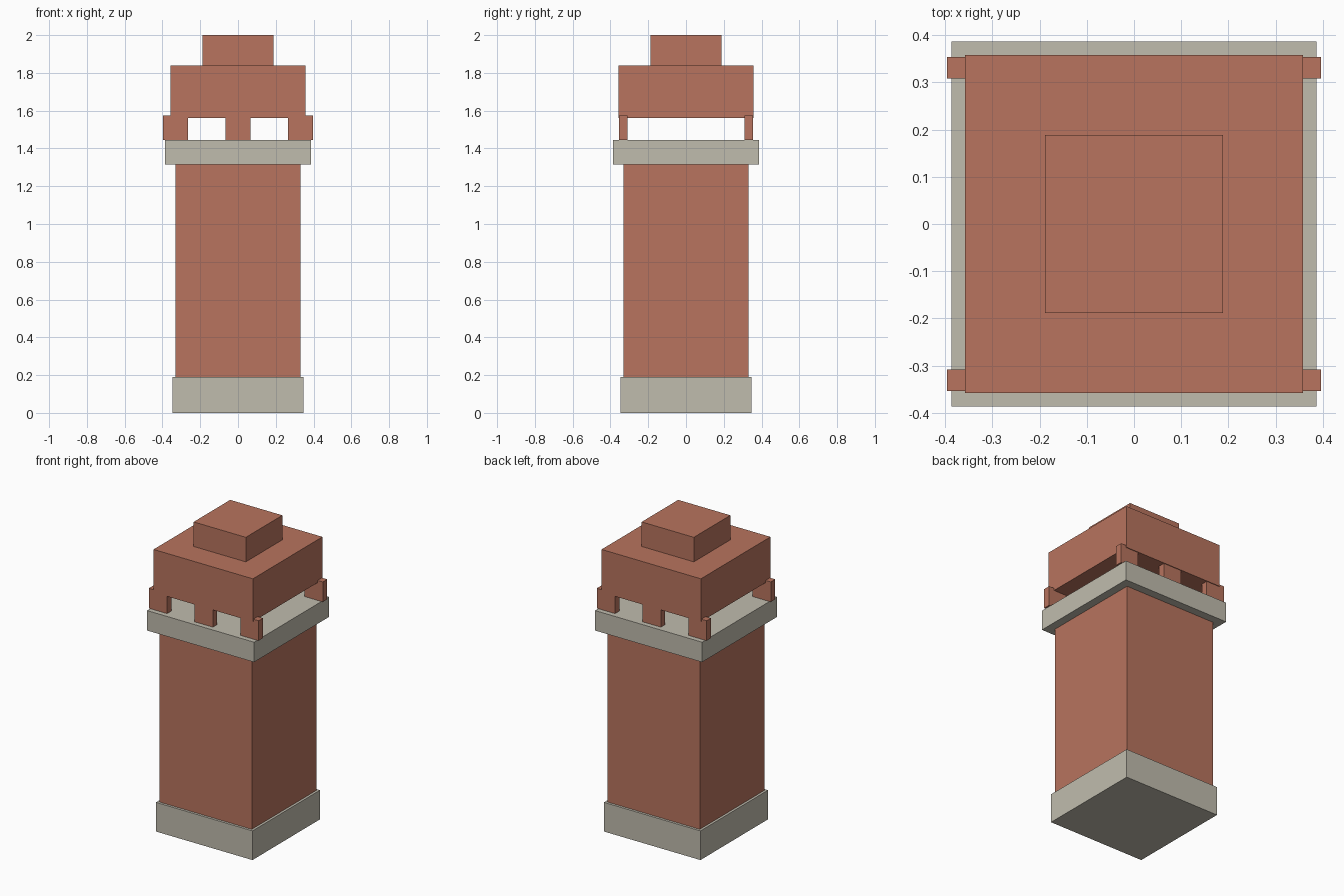
import bpy

if "Cube" in bpy.data.objects:
    bpy.data.objects.remove(bpy.data.objects["Cube"])


def material(name, rgb):
    m = bpy.data.materials.new(name)
    m.diffuse_color = (*rgb, 1.0)
    m.use_nodes = True
    m.node_tree.nodes["Principled BSDF"].inputs["Base Color"].default_value = m.diffuse_color
    return m


brick = material("brick_red", (0.479, 0.174, 0.112))
stone = material("pale_stone", (0.527, 0.503, 0.423))


def box(name, half_x, half_y, z0, z1, mat, x=0.0, y=0.0):
    bpy.ops.mesh.primitive_cube_add(size=2, location=(x, y, (z0 + z1) / 2))
    ob = bpy.context.object
    ob.name = name
    ob.scale = (half_x, half_y, (z1 - z0) / 2)
    bpy.ops.object.transform_apply(location=True, rotation=False, scale=True)
    ob.data.materials.append(mat)
    return ob


# Stacked square tiers: name, half width, bottom, top, colour
for name, half, z0, z1, mat in [
    ("base_plinth", 0.348, 0.0, 0.19, stone),
    ("shaft", 0.332, 0.19, 1.315, brick),
    ("stone_band", 0.386, 1.315, 1.445, stone),
    ("cap", 0.358, 1.56, 1.84, brick),
    ("top_block", 0.188, 1.84, 2.0, brick),
]:
    box(name, half, half, z0, z1, mat)

# Three short posts along the front and back hold up the cap
for side, y in (("front", -0.331), ("back", 0.331)):
    for place, x in (("left", -0.33), ("middle", 0.0), ("right", 0.33)):
        box(f"{side}_{place}_post", 0.066, 0.0225, 1.445, 1.575, brick, x, y)
